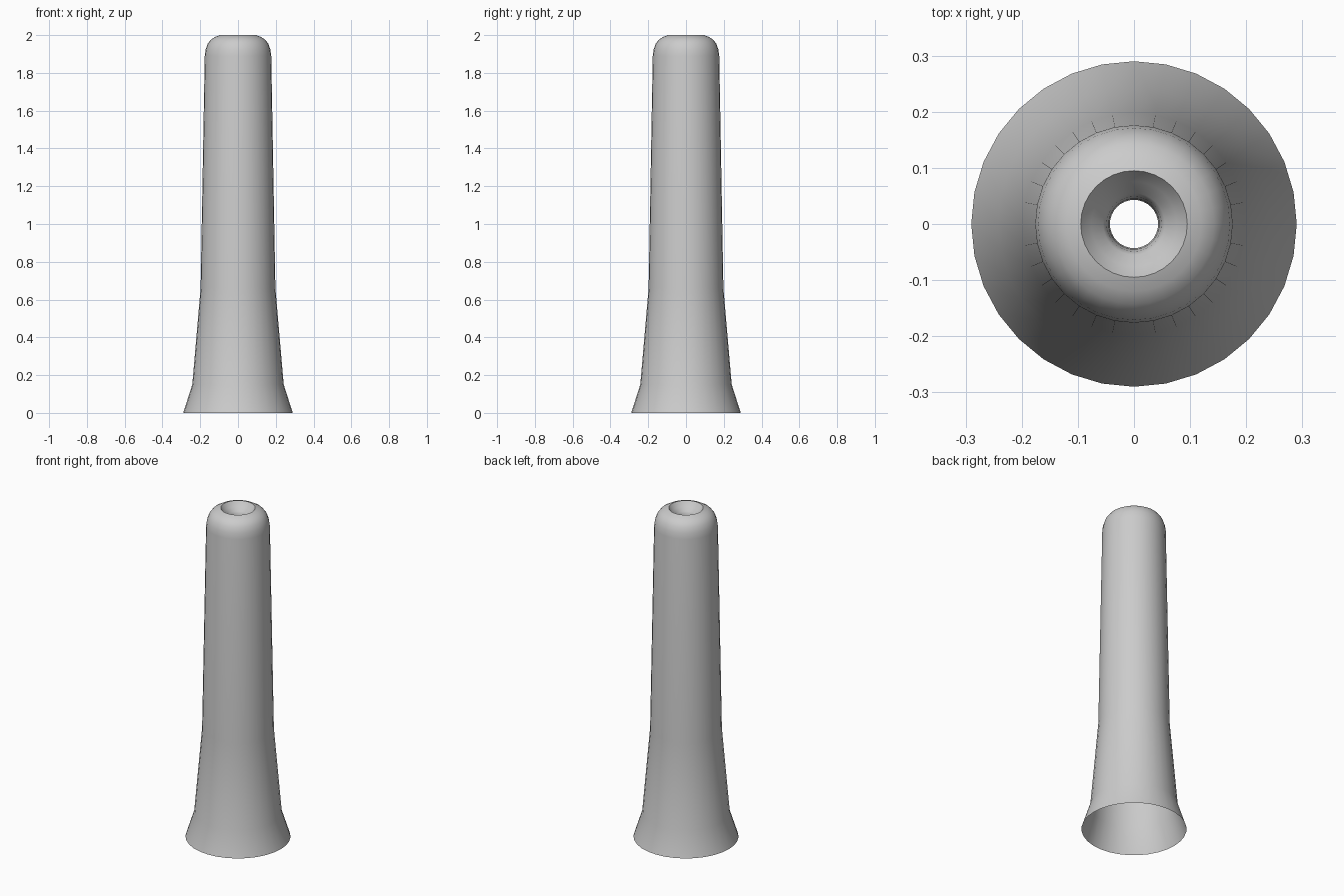
import bpy, bmesh, math

if "Cube" in bpy.data.objects:
    bpy.data.objects.remove(bpy.data.objects["Cube"])

SIDES = 32

# Profile (radius, height): flared foot, tapered body, rounded lip, funnel and bore
profile = [
    (0.29, 0.0), (0.242, 0.15), (0.198, 0.66), (0.176, 1.89),
    (0.171, 1.925), (0.16, 1.955), (0.143, 1.977), (0.12, 1.991), (0.095, 2.0),
    (0.076, 1.972), (0.055, 1.953), (0.049, 1.94), (0.045, 1.915), (0.043, 1.87),
]


def lathe(name, points):
    bm = bmesh.new()
    rings = []
    for r, z in points:
        rings.append([bm.verts.new((r * math.cos(2 * math.pi * i / SIDES),
                                    r * math.sin(2 * math.pi * i / SIDES), z))
                      for i in range(SIDES)])
    for low, high in zip(rings, rings[1:]):
        for i in range(SIDES):
            j = (i + 1) % SIDES
            bm.faces.new((low[i], low[j], high[j], high[i]))
    mesh = bpy.data.meshes.new(name)
    bm.to_mesh(mesh)
    bm.free()
    obj = bpy.data.objects.new(name, mesh)
    bpy.context.collection.objects.link(obj)
    return obj


# Open hollow shell with a small mouth hole at the top
shell = lathe("flared_tube", profile)
bpy.context.view_layer.objects.active = shell
shell.select_set(True)
bpy.ops.object.shade_smooth_by_angle(angle=math.radians(30))
